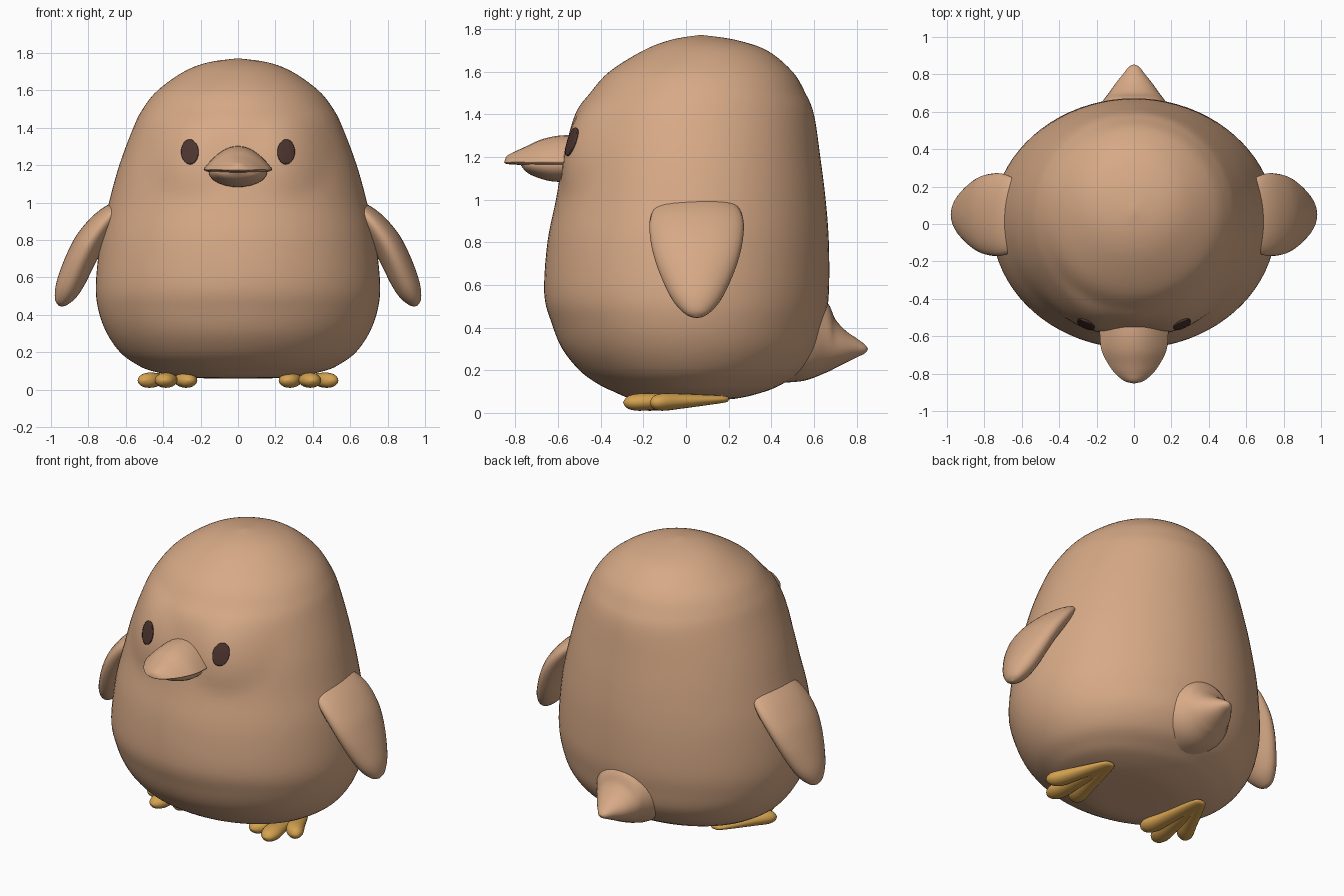
import bpy
import bmesh
import math
from mathutils import Vector

cube = bpy.data.objects.get("Cube")
if cube:
    bpy.data.objects.remove(cube, do_unlink=True)

X, Y, Z = Vector((1, 0, 0)), Vector((0, 1, 0)), Vector((0, 0, 1))


def make_material(name, color):
    material = bpy.data.materials.new(name)
    material.use_nodes = True
    material.diffuse_color = (*color, 1)
    shader = material.node_tree.nodes["Principled BSDF"]
    shader.inputs["Base Color"].default_value = (*color, 1)
    shader.inputs["Roughness"].default_value = 0.8
    return material


tan = make_material("tan_plush", (0.68, 0.40, 0.24))
orange = make_material("orange_feet", (0.66, 0.36, 0.08))
brown = make_material("dark_brown_eyes", (0.075, 0.035, 0.03))


def smooth_rows(rows, steps):
    """Run a smooth curve through rows of numbers."""
    result = []
    last = len(rows) - 1
    for i in range(last):
        before, start = rows[max(i - 1, 0)], rows[i]
        end, after = rows[i + 1], rows[min(i + 2, last)]
        for s in range(steps):
            t = s / steps
            result.append([
                b + (c - a) * t / 2 + (2 * a - 5 * b + 4 * c - d) * t * t / 2
                + (3 * b - a - 3 * c + d) * t ** 3 / 2
                for a, b, c, d in zip(before, start, end, after)])
    result.append(rows[-1])
    return result


def oval(angle):
    return math.cos(angle), math.sin(angle)


def ridged(angle):
    """Peaked upper half with a shallow lower half."""
    u, v = oval(angle)
    return u, v * v if v > 0 else v * 0.25


def finish(name, bm, material):
    mesh = bpy.data.meshes.new(name)
    bmesh.ops.recalc_face_normals(bm, faces=bm.faces)
    bm.to_mesh(mesh)
    bm.free()
    mesh.materials.append(material)
    mesh.shade_smooth()
    obj = bpy.data.objects.new(name, mesh)
    bpy.context.collection.objects.link(obj)
    return obj


def loft(name, rows, axis_u, axis_v, material, section=oval, segments=32,
         steps=5, sculpt=None):
    """Skin rows of (x, y, z, half size on u, half size on v)."""
    bm = bmesh.new()
    rings = []
    for x, y, z, a, b in smooth_rows(rows, steps):
        ring = []
        for i in range(segments):
            u, v = section(math.tau * i / segments)
            point = (Vector((x, y, z)) + axis_u * u * max(a, 0.001)
                     + axis_v * v * max(b, 0.001))
            ring.append(bm.verts.new(sculpt(point) if sculpt else point))
        rings.append(ring)
    for low, high in zip(rings, rings[1:]):
        for i in range(segments):
            j = (i + 1) % segments
            bm.faces.new((low[i], low[j], high[j], high[i]))
    bm.faces.new(rings[0])
    bm.faces.new(rings[-1])
    return finish(name, bm, material)


def cheeks(point):
    """Push two soft pads out of the face around the eyes."""
    if point.y < 0:
        d = ((abs(point.x) - 0.28) / 0.23) ** 2 + ((point.z - 1.26) / 0.25) ** 2
        if d < 1:
            point.y -= 0.033 * (1 - d) ** 1.5
    return point


# Body: height, half width, front, back
outline = [
    (.06, 0, -.04, .02), (.065, .27, -.24, .22), (.1, .46, -.34, .37),
    (.14, .55, -.42, .46), (.2, .63, -.5, .55), (.3, .70, -.58, .62),
    (.42, .745, -.63, .65), (.56, .76, -.665, .67), (.8, .735, -.65, .67),
    (1, .69, -.61, .655), (1.2, .635, -.575, .63), (1.4, .56, -.52, .60),
    (1.5, .51, -.45, .56), (1.6, .43, -.36, .50), (1.7, .29, -.2, .38),
    (1.75, .16, -.07, .23), (1.772, 0, .06, .08)]
body = loft("body", [(0, (f + b) / 2, z, w, (b - f) / 2) for z, w, f, b in outline],
            X, Y, tan, segments=80, sculpt=cheeks)

# Tail: y, height, half width, half height
tail = [(.4, .36, .24, .22), (.55, .37, .23, .22), (.66, .355, .165, .165),
        (.7, .325, .135, .115), (.75, .31, .1, .075), (.8, .305, .06, .045),
        (.84, .3, .028, .02), (.853, .3, 0, 0)]
loft("tail", [(0, *row) for row in tail], X, Z, tan)

# Beak: y, height, half width, half height
upper = [(-.5, 1.18, .18, .125), (-.6, 1.18, .183, .12), (-.68, 1.18, .172, .102),
         (-.75, 1.178, .137, .072), (-.8, 1.177, .1, .05),
         (-.84, 1.175, .05, .03), (-.853, 1.175, 0, 0)]
lower = [(-.5, 1.165, .155, .08), (-.62, 1.165, .155, .08),
         (-.7, 1.165, .135, .06), (-.75, 1.166, .095, .035), (-.78, 1.17, 0, 0)]
loft("upper_beak", [(0, *row) for row in upper], X, Z, tan, ridged)
loft("lower_beak", [(0, *row) for row in lower], X, Z, tan)

# Wing: x, height, half width, half thickness
wing = [(.58, 1, .12, .03), (.64, .97, .19, .05), (.71, .9, .22, .07),
        (.785, .8, .215, .08), (.84, .7, .19, .08), (.885, .6, .15, .076),
        (.922, .52, .105, .062), (.95, .465, .05, .032), (.957, .447, 0, 0)]
# Toes fan out from a shared heel
tips = {"inner": (.265, -.24), "middle": (.395, -.295), "outer": (.5, -.17)}
toe = [(0, .012, .004), (.04, .035, .015), (.3, .045, .025), (.6, .052, .035),
       (.82, .06, .041), (.93, .046, .034), (.98, .024, .018), (1, 0, 0)]

for side, label in ((1, "left"), (-1, "right")):
    loft(f"{label}_wing", [(side * x, .05, z, w, t) for x, z, w, t in wing],
         Y, Vector((side * .87, 0, .49)), tan)

    for toe_name, (tip_x, tip_y) in tips.items():
        rows = [(side * (.34 + (tip_x - .34) * t), .2 + (tip_y - .2) * t,
                 .065 - .017 * t, w, h) for t, w, h in toe]
        loft(f"{label}_{toe_name}_toe", rows, X, Z, orange, segments=20)

    # Eye: thin oval plate that hugs the face
    bm = bmesh.new()
    bmesh.ops.create_grid(bm, x_segments=12, y_segments=12, size=1)
    for vert in bm.verts:
        u, v, _ = vert.co
        vert.co = (side * .255 + .045 * u * math.sqrt(1 - v * v / 2), -.9,
                   1.27 + .065 * v * math.sqrt(1 - u * u / 2))
    eye = finish(f"{label}_eye", bm, brown)
    wrap = eye.modifiers.new("hug_face", "SHRINKWRAP")
    wrap.target = body
    wrap.wrap_method = "PROJECT"
    wrap.use_project_y = True
    wrap.use_project_x = wrap.use_project_z = False
    wrap.use_positive_direction = True
    wrap.use_negative_direction = False
    wrap.wrap_mode = "ABOVE_SURFACE"
    wrap.offset = 0.005
    plate = eye.modifiers.new("plate", "SOLIDIFY")
    plate.thickness = 0.009
    plate.offset = 0
